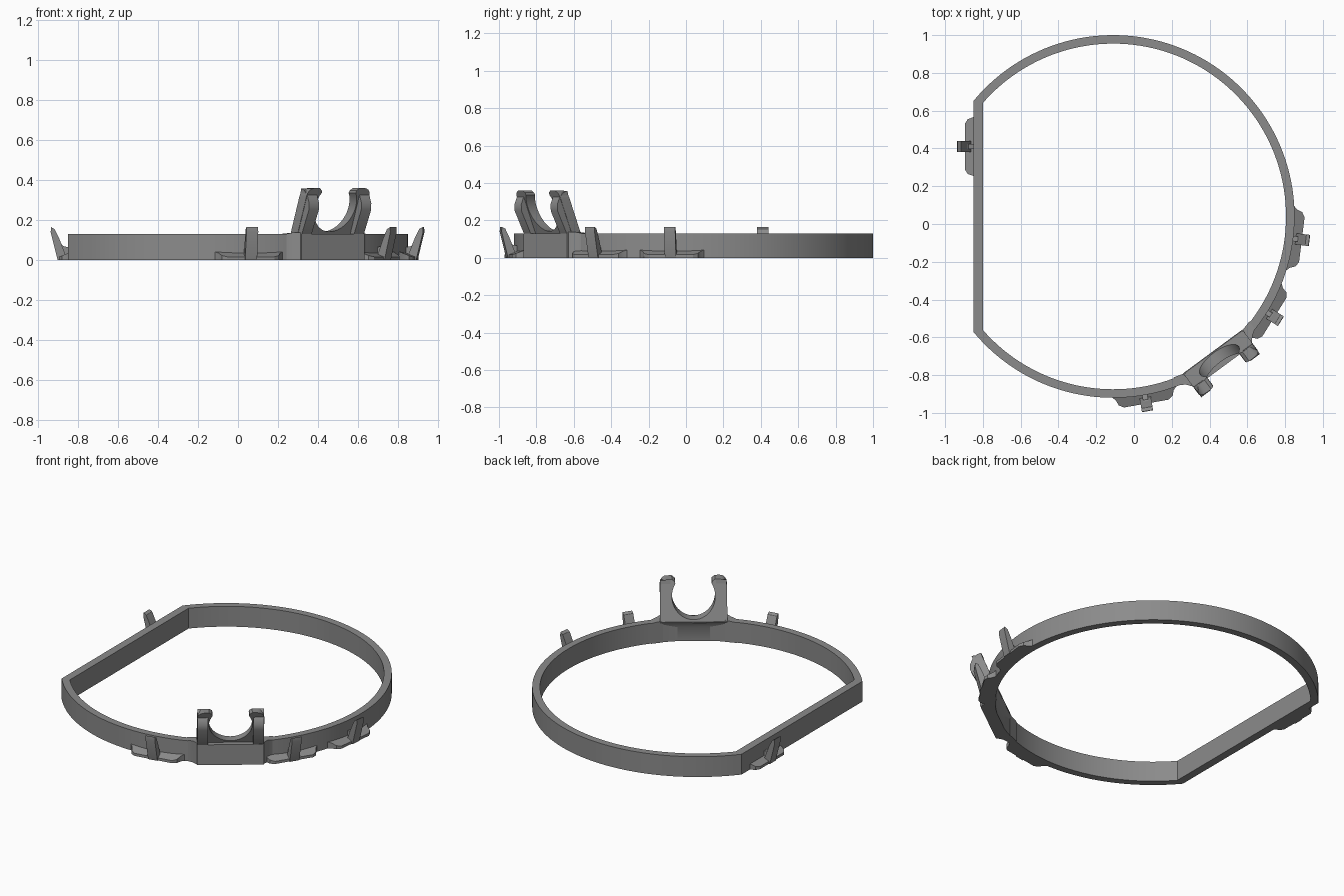
import bpy, bmesh, math
from mathutils import Matrix

if "Cube" in bpy.data.objects:
    bpy.data.objects.remove(bpy.data.objects["Cube"])

grey = bpy.data.materials.new("mid grey plastic")
grey.diffuse_color = (0.26, 0.26, 0.26, 1)
grey.use_nodes = True
grey.node_tree.nodes["Principled BSDF"].inputs["Base Color"].default_value = grey.diffuse_color

CX, CY, R, WALL, H = -0.11, 0.04, 0.96, 0.045, 0.13


def frame(angle, cx=CX, cy=CY):
    """Local axes: x along the ring, y outwards, z up."""
    return Matrix.Translation((cx, cy, 0)) @ Matrix.Rotation(angle - math.pi / 2, 4, 'Z')


def finish(bm, name, matrix=None, smooth=True):
    bmesh.ops.recalc_face_normals(bm, faces=bm.faces)
    if matrix:
        bm.transform(matrix)
    mesh = bpy.data.meshes.new(name)
    bm.to_mesh(mesh)
    bm.free()
    mesh.materials.append(grey)
    ob = bpy.data.objects.new(name, mesh)
    bpy.context.collection.objects.link(ob)
    if smooth:
        bpy.ops.object.select_all(action='DESELECT')
        ob.select_set(True)
        bpy.context.view_layer.objects.active = ob
        bpy.ops.object.shade_smooth_by_angle(angle=math.radians(30))
    return ob


def loft(name, a, b, matrix=None, smooth=True):
    """Solid between two matching outlines of 3D points."""
    bm = bmesh.new()
    va, vb = [bm.verts.new(p) for p in a], [bm.verts.new(p) for p in b]
    n = len(va)
    bm.faces.new(va)
    bm.faces.new(vb[::-1])
    for i in range(n):
        j = (i + 1) % n
        bm.faces.new((va[i], va[j], vb[j], vb[i]))
    return finish(bm, name, matrix, smooth)


def side_solid(name, profile, t0, t1, matrix):
    """Extrude an (outward, up) profile along the ring direction."""
    return loft(name, [(t0, r, z) for r, z in profile], [(t1, r, z) for r, z in profile], matrix)


# D-shaped band: large arc closed by a straight run
def band_outline(radius, chord, n=120):
    half = math.acos(chord / radius)
    pts = []
    for i in range(n + 1):
        a = -(math.pi - half) + 2 * (math.pi - half) * i / n
        pts.append((CX + radius * math.cos(a), CY + radius * math.sin(a)))
    return pts


outer, inner = band_outline(R, 0.74), band_outline(R - WALL, 0.69)
bm = bmesh.new()
loops = [[bm.verts.new((x, y, z)) for x, y in pts]
         for pts, z in ((outer, 0), (outer, H), (inner, H), (inner, 0))]
for k in range(4):
    p, q = loops[k], loops[(k + 1) % 4]
    for i in range(len(p)):
        j = (i + 1) % len(p)
        bm.faces.new((p[i], p[j], q[j], q[i]))
finish(bm, "band")

# Small hooks: sloped flange, leaning prong and thin web
flange = [(-0.18, 0.935), (-0.155, 0.962), (-0.145, 0.99), (-0.12, 1.006),
          (0.12, 1.006), (0.145, 0.99), (0.155, 0.962), (0.18, 0.935)]
prong = [(0.99, 0.0), (1.012, 0.0), (1.047, 0.14), (1.045, 0.165),
         (1.027, 0.155), (1.005, 0.11), (0.972, 0.025)]
web = [(0.94, 0.0), (1.0, 0.0), (1.02, 0.11), (0.985, 0.07), (0.94, 0.06)]
hooks = [("front", frame(math.radians(-80))), ("right_front", frame(math.radians(-32))),
         ("right", frame(math.radians(-7))), ("left", frame(math.pi, 0.11, 0.41))]
for side, m in hooks:
    loft(side + "_hook_flange", [(t, r, 0) for t, r in flange],
         [(t, r, 0.045 - 0.4 * (r - 0.935)) for t, r in flange], m)
    side_solid(side + "_hook_prong", prong, -0.03, 0.03, m)
    side_solid(side + "_hook_web", web, -0.014, 0.014, m)

# Large clip: mounting block
m = frame(math.radians(-53.6))
W = 0.195
side_solid("clip_block", [(0.91, 0), (0.985, 0), (0.985, H), (0.888, H), (0.91, 0.09)], -W, W, m)

# Leaning plate with a round opening that is open at the top
hole_r, hole_z, top = 0.126, 0.268, 0.36
plate = [(-W, 0.125), (W, 0.125)]
arc = [(W - 0.04 + 0.04 * math.cos(a), top - 0.04 + 0.04 * math.sin(a))
       for a in (math.pi / 2 * i / 5 for i in range(6))]
tip = [(0.125, top), (0.108, top - 0.012)]
gap = math.radians(33)
bore = [(hole_r * math.cos(a), hole_z + hole_r * math.sin(a))
        for a in (gap - (math.pi + 2 * gap) * i / 32 for i in range(33))]
plate += arc + tip + bore + [(-t, z) for t, z in (arc + tip)[::-1]]


def lean(z):
    return 0.892 + 0.4 * (z - 0.13)


loft("clip_plate", [(t, lean(z), z) for t, z in plate],
     [(t, lean(z) + 0.06, z) for t, z in plate], m)

# Thick outer arms and gussets where the band meets the block
arm = [(0.93, 0.125), (0.982, 0.125), (1.045, 0.25), (1.047, 0.285), (1.032, 0.322),
       (1.005, 0.35), (0.98, 0.358), (0.965, 0.3)]
gusset = [(0.18, 0.895), (0.25, 0.875), (0.25, 0.925), (0.218, 0.945), (0.195, 0.975), (0.18, 0.975)]
for side, s in (("left", -1), ("right", 1)):
    side_solid(side + "_clip_arm", arm, s * 0.132, s * (W - 0.002), m)
    loft(side + "_clip_gusset", [(s * t, r, 0) for t, r in gusset],
         [(s * t, r, H + 0.008 * (t < 0.22)) for t, r in gusset], m)
